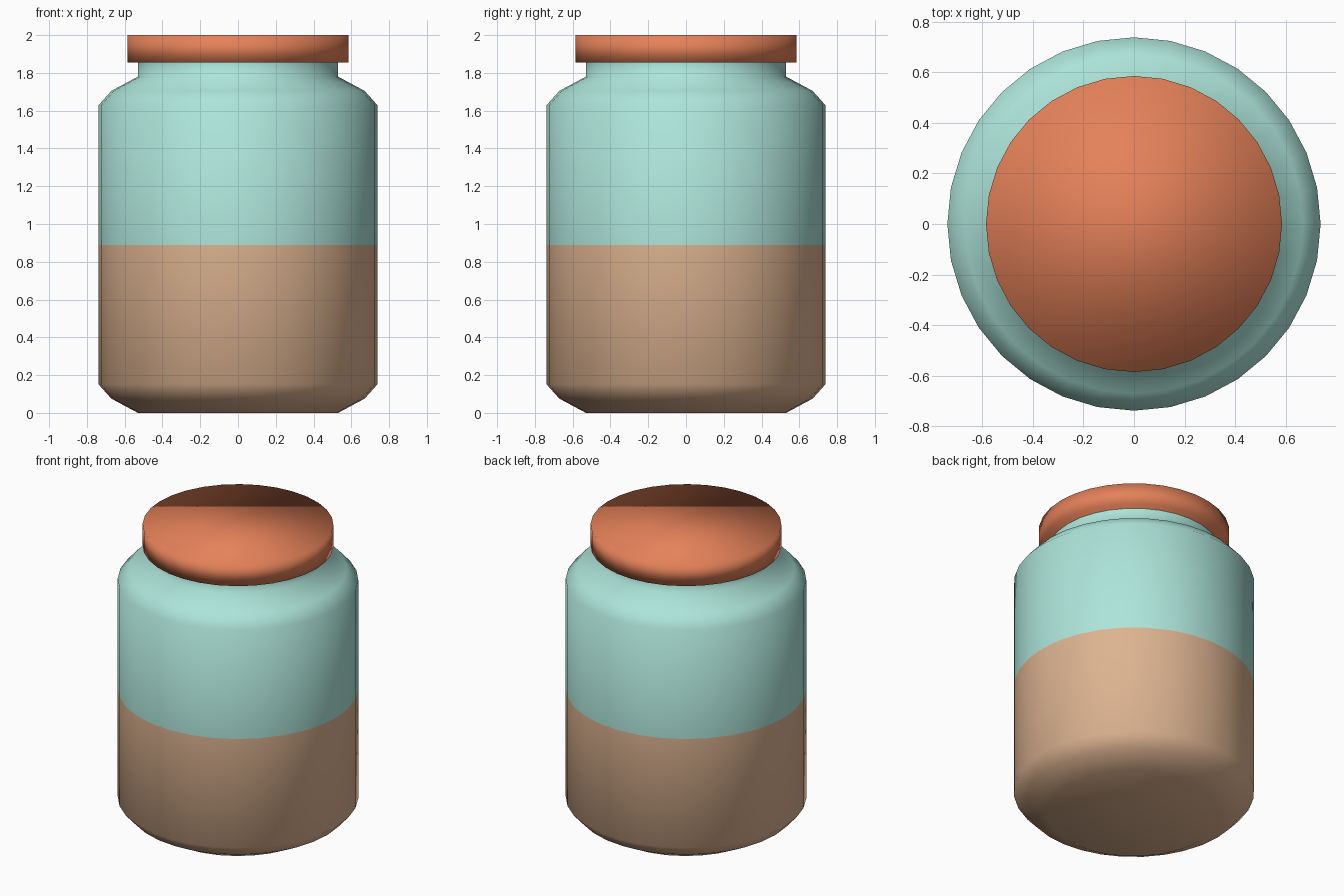
import bpy, bmesh, math

if "Cube" in bpy.data.objects:
    bpy.data.objects.remove(bpy.data.objects["Cube"])

SIDES = 32


def material(name, rgb):
    m = bpy.data.materials.new(name)
    m.diffuse_color = (*rgb, 1.0)
    m.use_nodes = True
    m.node_tree.nodes["Principled BSDF"].inputs["Base Color"].default_value = m.diffuse_color
    return m


def lathe(name, profile, mats, split_z=None, cap_top=True):
    """Revolve (radius, z) rings; faces above split_z use the second material."""
    bm = bmesh.new()
    rings = []
    for r, z in profile:
        rings.append([bm.verts.new((r * math.cos(2 * math.pi * i / SIDES),
                                    r * math.sin(2 * math.pi * i / SIDES), z))
                      for i in range(SIDES)])
    for a, b in zip(rings, rings[1:]):
        for i in range(SIDES):
            j = (i + 1) % SIDES
            bm.faces.new((a[i], a[j], b[j], b[i]))
    bm.faces.new(rings[0][::-1])
    if cap_top:
        bm.faces.new(rings[-1])
    for f in bm.faces:
        f.smooth = True
        if split_z is not None and f.calc_center_median().z > split_z:
            f.material_index = 1
    me = bpy.data.meshes.new(name)
    bm.to_mesh(me)
    bm.free()
    for m in mats:
        me.materials.append(m)
    ob = bpy.data.objects.new(name, me)
    bpy.context.collection.objects.link(ob)
    return ob


brown = material("brown", (0.72, 0.45, 0.28))
teal = material("teal", (0.42, 0.78, 0.70))
red = material("red", (0.78, 0.22, 0.10))

# Jar: bevelled base, straight two-tone wall, rounded shoulder and neck
lathe("jar_body",
      [(0.53, 0.0), (0.67, 0.075), (0.739, 0.152), (0.739, 0.89),
       (0.739, 1.628), (0.67, 1.705), (0.53, 1.78), (0.53, 1.856)],
      [brown, teal], split_z=0.89, cap_top=False)

# Lid: flat disc overhanging the neck
lathe("lid", [(0.586, 1.855), (0.586, 2.0)], [red])
